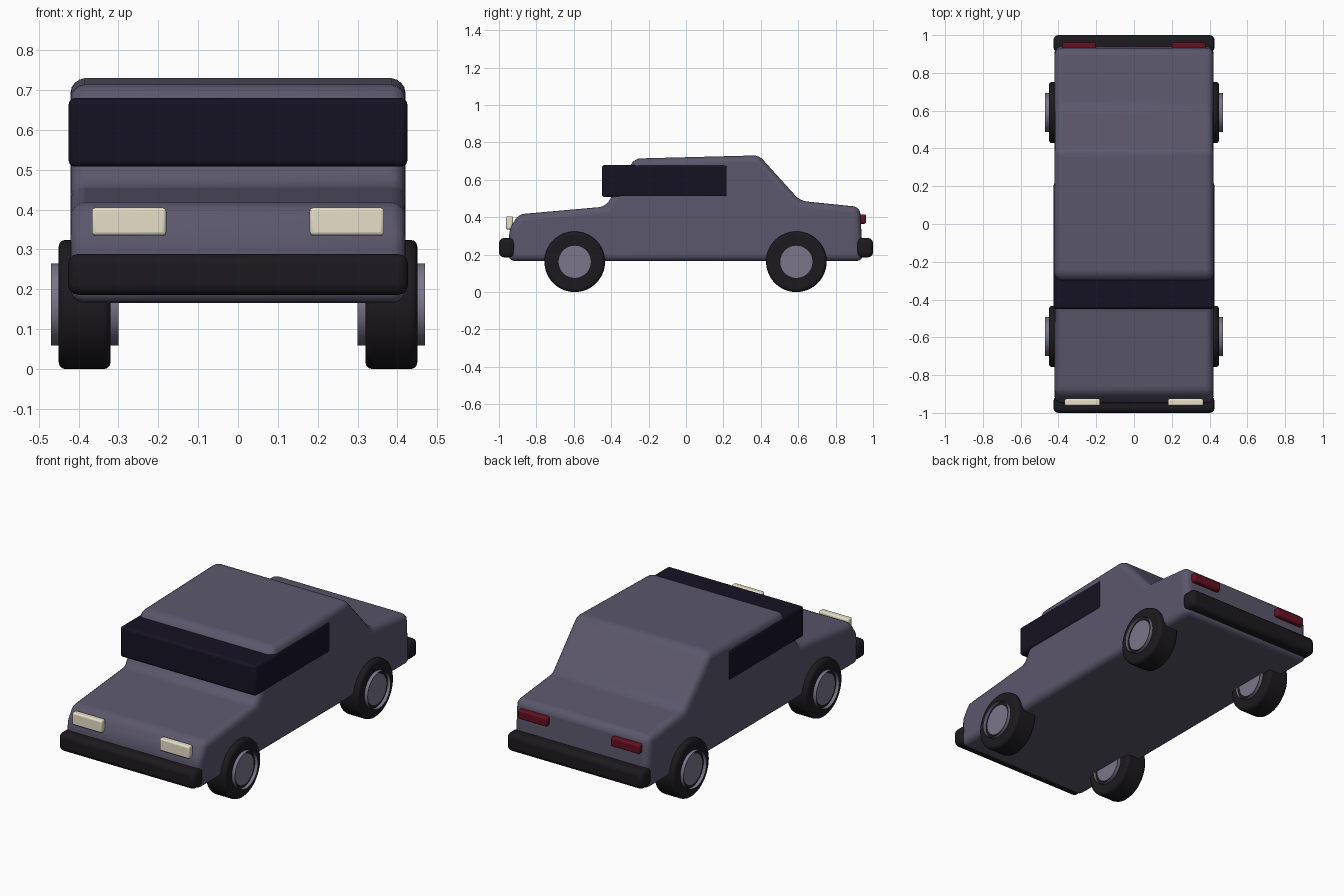
import bpy, bmesh
from math import radians, pi
from mathutils import Matrix

if "Cube" in bpy.data.objects:
    bpy.data.objects.remove(bpy.data.objects["Cube"])


def material(name, rgb):
    m = bpy.data.materials.new(name)
    m.diffuse_color = (*rgb, 1)
    m.use_nodes = True
    m.node_tree.nodes["Principled BSDF"].inputs["Base Color"].default_value = m.diffuse_color
    return m


PAINT = material("body_paint", (0.105, 0.095, 0.15))
GLASS = material("dark_glass", (0.008, 0.006, 0.016))
RUBBER = material("rubber", (0.012, 0.01, 0.013))
METAL = material("rim_metal", (0.2, 0.18, 0.25))
LAMP = material("headlight", (0.8, 0.74, 0.58))
RED = material("tail_light", (0.13, 0.005, 0.015))


def finish(name, bm, mat, bevel=0, segments=3):
    bmesh.ops.recalc_face_normals(bm, faces=bm.faces)
    mesh = bpy.data.meshes.new(name)
    bm.to_mesh(mesh)
    bm.free()
    mesh.materials.append(mat)
    ob = bpy.data.objects.new(name, mesh)
    bpy.context.collection.objects.link(ob)
    if bevel:
        mod = ob.modifiers.new("rounded_edges", 'BEVEL')
        mod.width, mod.segments = bevel, segments
        mod.limit_method, mod.angle_limit = 'ANGLE', radians(20)
    bpy.ops.object.select_all(action='DESELECT')
    ob.select_set(True)
    bpy.context.view_layer.objects.active = ob
    bpy.ops.object.shade_smooth_by_angle(angle=radians(35))
    return ob


def box(name, lo, hi, mat, bevel):
    bm = bmesh.new()
    bmesh.ops.create_cube(bm, size=1)
    for v in bm.verts:
        v.co = [(a + b) / 2 + c * (b - a) for a, b, c in zip(lo, hi, v.co)]
    return finish(name, bm, mat, bevel)


def cylinder(name, centre, radius, width, mat, bevel=0, caps=True):
    bm = bmesh.new()
    bmesh.ops.create_cone(bm, cap_ends=caps, segments=48, radius1=radius, radius2=radius,
                          depth=width, matrix=Matrix.Rotation(pi / 2, 4, 'Y'))
    bmesh.ops.translate(bm, verts=bm.verts, vec=centre)
    return finish(name, bm, mat, bevel)


# body: side profile (y, z) extruded across the width
profile = [(-.95, .166), (-.945, .335), (-.895, .416), (-.43, .457), (-.275, .714),
           (.39, .731), (.61, .488), (.93, .455), (.947, .166)]
bm = bmesh.new()
face = bm.faces.new([bm.verts.new((-.42, y, z)) for y, z in profile])
ext = bmesh.ops.extrude_face_region(bm, geom=[face])
bmesh.ops.translate(bm, vec=(.84, 0, 0),
                    verts=[g for g in ext['geom'] if isinstance(g, bmesh.types.BMVert)])
finish("body", bm, PAINT, .035, 4)

# wraparound window block
box("window_band", (-.425, -.45, .508), (.425, .222, .68), GLASS, .015)

# bumpers
box("front_bumper", (-.427, -1, .186), (.427, -.913, .289), RUBBER, .026)
box("rear_bumper", (-.427, .91, .186), (.427, 1, .289), RUBBER, .026)

for side, label in ((-1, "left"), (1, "right")):
    # lamps
    def lamp(name, x0, x1, y0, y1, z0, z1, mat):
        xs = sorted((side * x0, side * x1))
        box(f"{name}_{label}", (xs[0], y0, z0), (xs[1], y1, z1), mat, .009)
    lamp("headlight", .18, .367, -.962, -.925, .335, .405, LAMP)
    lamp("tail_light", .2, .38, .925, .962, .365, .416, RED)

    # wheels: tyre, open rim tube, hub disc
    for y, end in ((-.595, "front"), (.59, "rear")):
        c = (side * .385, y, .162)
        cylinder(f"{end}_{label}_tyre", c, .162, .13, RUBBER, .016)
        cylinder(f"{end}_{label}_rim", c, .103, .17, METAL, caps=False)
        cylinder(f"{end}_{label}_hub", c, .086, .145, METAL)
